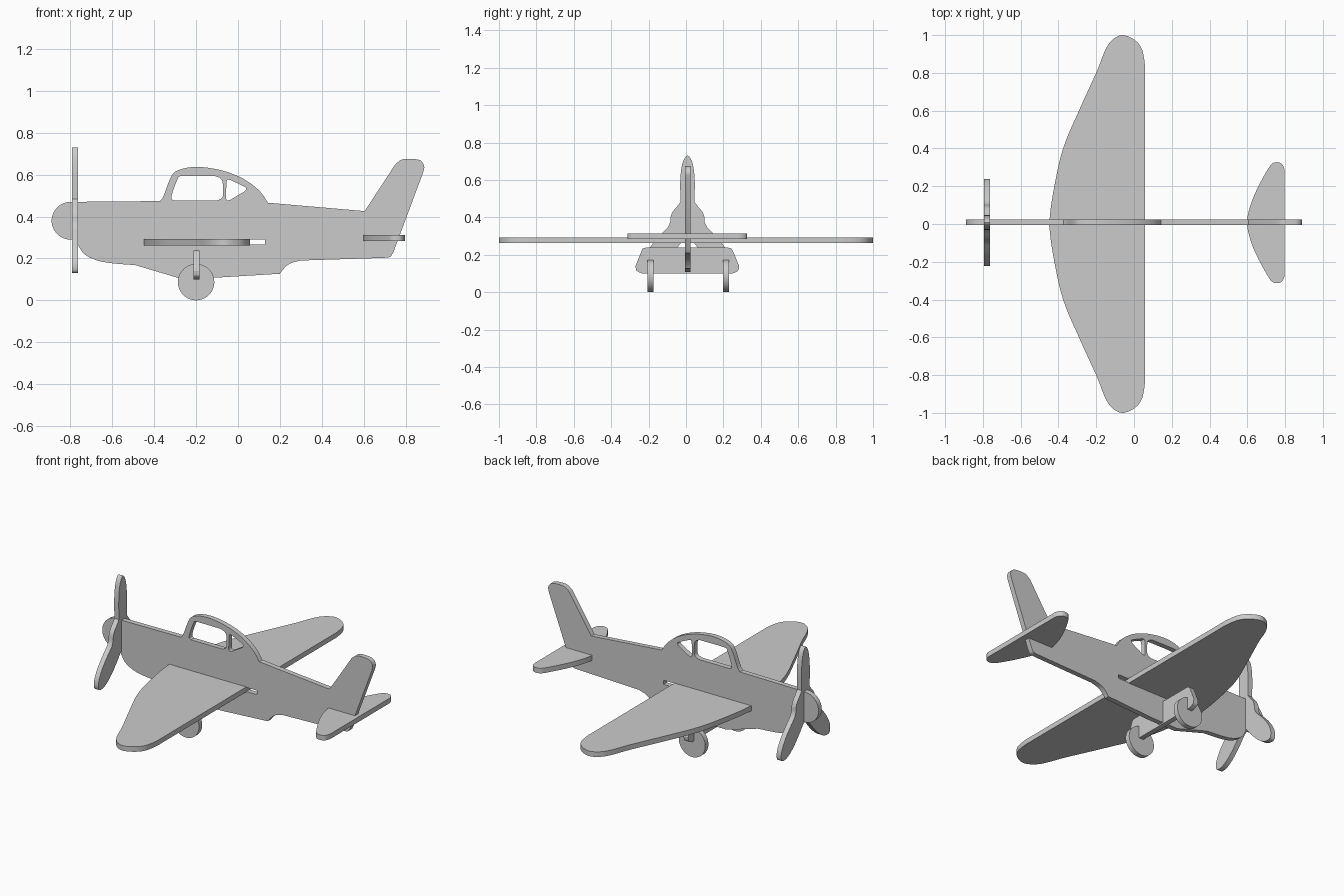
import bpy, bmesh
from math import cos, sin, radians, pi
from mathutils import Matrix, Vector

if "Cube" in bpy.data.objects:
    bpy.data.objects.remove(bpy.data.objects["Cube"])

THICK = 0.03   # every part is cut from the same sheet
MID = 0.01     # y of the fuselage sheet

# local x, y, z columns for sheets facing front, side and up
FRONT = Matrix(((1, 0, 0), (0, 0, -1), (0, 1, 0)))
SIDE = Matrix(((0, 0, 1), (1, 0, 0), (0, 1, 0)))
TOP = Matrix.Identity(3)


def smooth(pts, steps=5):
    """Catmull-Rom curve through an open run of points."""
    p = [Vector(q) for q in pts]
    p = [2 * p[0] - p[1]] + p + [2 * p[-1] - p[-2]]
    out = []
    for a, b, c, d in zip(p, p[1:], p[2:], p[3:]):
        for i in range(steps):
            t = i / steps
            out.append(0.5 * (2 * b + (c - a) * t + (2 * a - 5 * b + 4 * c - d) * t * t
                              + (3 * b - a - 3 * c + d) * t ** 3))
    return out + [p[-2]]


def plate(name, loops, axes, loc):
    """Flat sheet with an outline and optional holes."""
    cu = bpy.data.curves.new(name, 'CURVE')
    cu.dimensions, cu.fill_mode, cu.extrude = '2D', 'BOTH', THICK / 2
    for loop in loops:
        s = cu.splines.new('POLY')
        s.points.add(len(loop) - 1)
        for pt, q in zip(s.points, loop):
            pt.co = (q[0], q[1], 0, 1)
        s.use_cyclic_u = True
    tmp = bpy.data.objects.new(name + "_outline", cu)
    me = bpy.data.meshes.new_from_object(tmp)
    bpy.data.objects.remove(tmp)
    bm = bmesh.new()
    bm.from_mesh(me)
    bmesh.ops.remove_doubles(bm, verts=bm.verts, dist=1e-5)
    bmesh.ops.recalc_face_normals(bm, faces=bm.faces)
    bm.to_mesh(me)
    bm.free()
    me.transform(Matrix.Translation(loc) @ axes.to_4x4())
    ob = bpy.data.objects.new(name, me)
    bpy.context.collection.objects.link(ob)
    bpy.ops.object.select_all(action='DESELECT')
    ob.select_set(True)
    bpy.context.view_layer.objects.active = ob
    bpy.ops.object.shade_smooth_by_angle(angle=radians(30))
    return ob


def mirrored(half):
    """Close a half span outline across y = 0."""
    c = smooth(half)
    return c + [Vector((p.x, -p.y)) for p in reversed(c[1:])]


# Fuselage: nose, belly, fin, canopy, with windows and wing slot
nose = [(-0.80 + 0.09 * cos(radians(a)), 0.38 + 0.09 * sin(radians(a)))
        for a in range(90, 271, 12)]
belly = smooth([(-0.767, 0.27), (-0.735, 0.222), (-0.68, 0.193), (-0.61, 0.178), (-0.49, 0.168)])
step = smooth([(0.20, 0.127), (0.215, 0.147), (0.245, 0.174), (0.295, 0.190)])
heel = smooth([(0.70, 0.203), (0.727, 0.208), (0.742, 0.23)])
fin = smooth([(0.884, 0.61), (0.889, 0.64), (0.872, 0.667), (0.835, 0.675),
              (0.785, 0.673), (0.752, 0.651)])
canopy = smooth([(0.143, 0.466), (0.105, 0.52), (0.04, 0.572), (-0.04, 0.609), (-0.124, 0.630),
                 (-0.205, 0.637), (-0.276, 0.625), (-0.317, 0.595), (-0.355, 0.50), (-0.372, 0.474)])
body = (nose + [(-0.79, 0.29), (-0.767, 0.29)] + belly + [(-0.285, 0.107), (-0.11, 0.108)]
        + step + heel + fin + [(0.605, 0.426)] + canopy)
window = (smooth([(-0.11, 0.593), (-0.265, 0.593), (-0.288, 0.58), (-0.318, 0.495), (-0.306, 0.476)])
          + smooth([(-0.10, 0.476), (-0.078, 0.488), (-0.071, 0.51), (-0.074, 0.565), (-0.086, 0.585)]))
rear_window = (smooth([(-0.035, 0.574), (0.03, 0.543), (0.039, 0.531), (0.031, 0.52)])
               + smooth([(-0.038, 0.479), (-0.052, 0.477), (-0.058, 0.488)])
               + [(-0.055, 0.565), (-0.050, 0.577)])
slot = [(-0.43, 0.266), (0.13, 0.266), (0.13, 0.290), (-0.43, 0.290)]
plate("fuselage", [body, window, rear_window, slot], FRONT, (0, MID, 0))

# Main wing
wing = mirrored([(-0.45, 0), (-0.43, 0.155), (-0.377, 0.395), (-0.287, 0.61), (-0.196, 0.81),
                 (-0.155, 0.915), (-0.117, 0.973), (-0.06, 1.0), (0.005, 0.973),
                 (0.042, 0.925), (0.057, 0.85), (0.058, 0.80)])
plate("wing", [wing], TOP, (0, 0, 0.278))

# Tailplane
tail = mirrored([(0.597, 0), (0.606, 0.055), (0.63, 0.13), (0.67, 0.215), (0.715, 0.293),
                 (0.735, 0.315), (0.76, 0.32), (0.782, 0.312), (0.796, 0.285), (0.797, 0.25)])
plate("tailplane", [tail], TOP, (0, 0.007, 0.298))


# Three-bladed propeller
def blade(angle, length, width):
    half = [(0.10, 0.037), (0.20, 0.039), (0.27, 0.034), (0.32, 0.022)]
    pts = ([(r * length, -w * width) for r, w in half] + [(0.347 * length, 0)]
           + [(r * length, w * width) for r, w in reversed(half)])
    return [Matrix.Rotation(radians(angle), 2) @ p for p in smooth(pts)]


def hub(a0, a1):
    return [(0.092 * cos(radians(a)), 0.092 * sin(radians(a))) for a in range(a0, a1, 9)]


prop = (blade(90, 1, 1) + hub(130, 190) + blade(228, 0.96, 1.45) + hub(270, 271)
        + blade(312, 0.96, 1.45) + hub(-5, 55))
plate("propeller", [prop], SIDE, (-0.778, 0.008, 0.383))

# Axle board
axle = (smooth([(-0.24, 0.215), (-0.232, 0.232), (-0.215, 0.238)])
        + smooth([(0.225, 0.238), (0.243, 0.232), (0.253, 0.215)])
        + smooth([(0.284, 0.14), (0.278, 0.115), (0.25, 0.10)])
        + smooth([(-0.235, 0.10), (-0.264, 0.115), (-0.27, 0.14)]))
plate("axle_board", [axle], SIDE, (-0.198, 0, 0))

# Wheels
disc = [(0.087 * cos(i * pi / 24), 0.087 * sin(i * pi / 24)) for i in range(48)]
for side, y in (("front", -0.19), ("back", 0.214)):
    plate(side + "_wheel", [disc], FRONT, (-0.2, y, 0.087))
